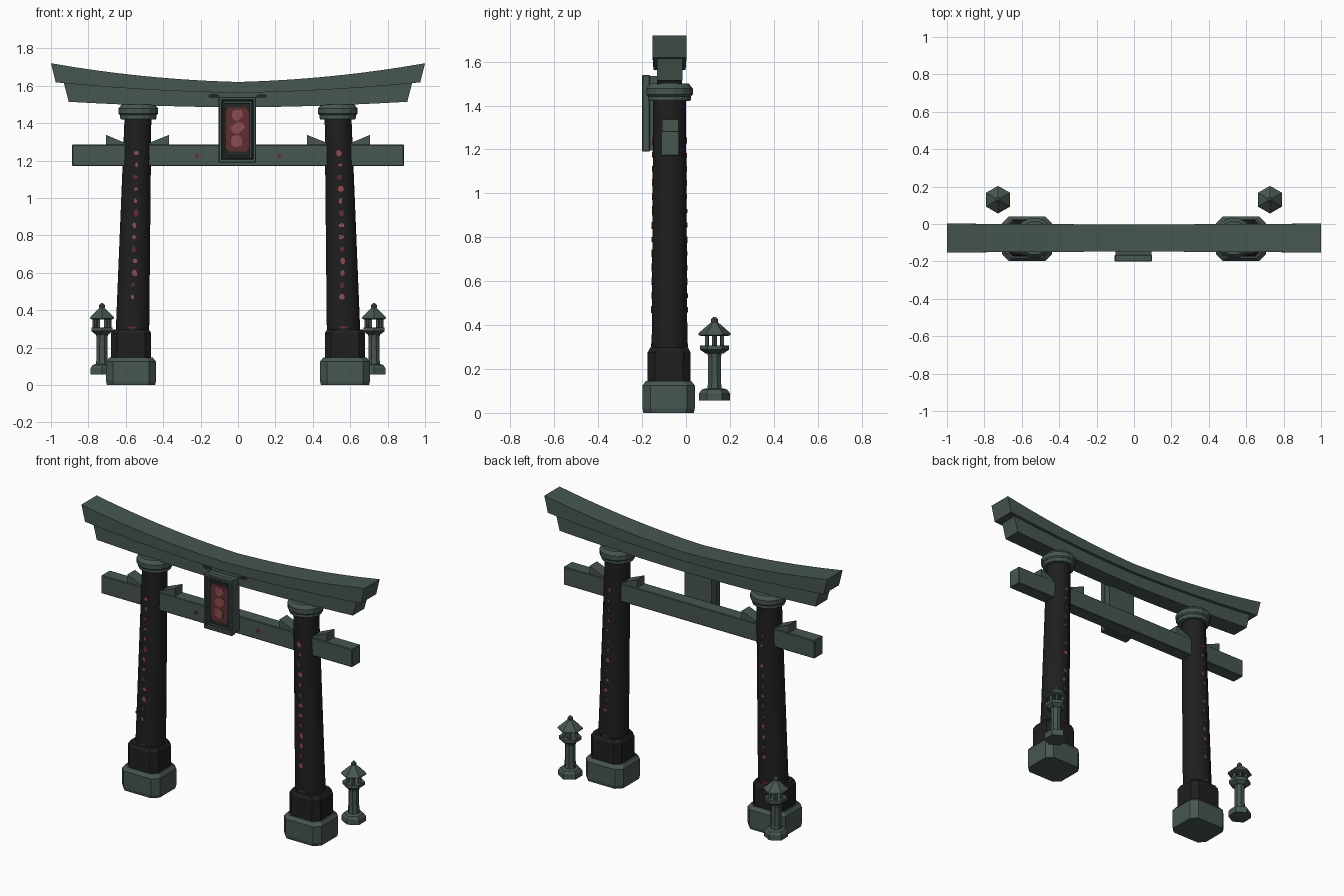
import bpy, bmesh, math, random
from mathutils import Vector, Matrix

if "Cube" in bpy.data.objects:
    bpy.data.objects.remove(bpy.data.objects["Cube"])

random.seed(4)
YC = -0.075  # depth of the gate's centre plane


def mat(name, rgb):
    m = bpy.data.materials.new(name)
    m.diffuse_color = (*rgb, 1)
    m.use_nodes = True
    m.node_tree.nodes["Principled BSDF"].inputs["Base Color"].default_value = m.diffuse_color
    return m


STONE = mat("grey_green_stone", (0.062, 0.092, 0.080))
BLACK = mat("black_wood", (0.014, 0.0135, 0.0135))
GRIME = mat("dark_grime", (0.018, 0.021, 0.020))
RED = mat("faded_red", (0.27, 0.070, 0.080))
DEEP = mat("deep_red", (0.115, 0.028, 0.034))


def finish(name, bm, m, bevel=0.0, smooth=False):
    bmesh.ops.recalc_face_normals(bm, faces=bm.faces[:])
    if bevel:
        bmesh.ops.bevel(bm, geom=[e for e in bm.edges if e.calc_face_angle(0) > 0.5],
                        offset=bevel, segments=1, affect='EDGES')
    me = bpy.data.meshes.new(name)
    bm.to_mesh(me)
    bm.free()
    ob = bpy.data.objects.new(name, me)
    bpy.context.collection.objects.link(ob)
    me.materials.append(m)
    if smooth:
        bpy.ops.object.select_all(action='DESELECT')
        ob.select_set(True)
        bpy.context.view_layer.objects.active = ob
        bpy.ops.object.shade_smooth_by_angle(angle=math.radians(35))
    return ob


def loft(name, rings, m, bevel=0.0, smooth=False):
    """Skin a list of equal-length point rings, capped at both ends."""
    bm = bmesh.new()
    vs = [[bm.verts.new(p) for p in r] for r in rings]
    n = len(rings[0])
    for a, b in zip(vs, vs[1:]):
        for i in range(n):
            bm.faces.new((a[i], a[(i + 1) % n], b[(i + 1) % n], b[i]))
    bm.faces.new(vs[0])
    bm.faces.new(vs[-1])
    return finish(name, bm, m, bevel, smooth)


def turned(name, x, y, prof, n, m, rot=0.0, smooth=False):
    """Stack of regular rings; prof = (radius, z)."""
    return loft(name, [[(x + r * math.cos(rot + math.tau * i / n),
                         y + r * math.sin(rot + math.tau * i / n), z) for i in range(n)]
                       for r, z in prof], m, 0, smooth)


def box(name, x0, x1, y0, y1, z0, z1, m, bevel=0.0):
    return loft(name, [[(x0, y0, z), (x1, y0, z), (x1, y1, z), (x0, y1, z)] for z in (z0, z1)], m, bevel)


def block(name, x, y, hx, hy, c, tiers, m):
    """Square block with cut corners; tiers = (inset, z)."""
    rings = []
    for d, z in tiers:
        a, b = hx - d, hy - d
        rings.append([(x + u, y + v, z) for u, v in (
            (a - c, -b), (a, -b + c), (a, b - c), (a - c, b),
            (-a + c, b), (-a, b - c), (-a, -b + c), (-a + c, -b))])
    return loft(name, rings, m)


def blob(name, x, y, z, rx, rz, m, t=0.006):
    """Thin irregular paint plate facing front and back."""
    pts = []
    for i in range(8):
        a, k = math.tau * i / 8, random.uniform(0.75, 1.15)
        pts.append((x + rx * k * math.cos(a), z + rz * k * math.sin(a)))
    return loft(name, [[(u, y + d, w) for u, w in pts] for d in (-t / 2, t / 2)], m)


# Curved top beam and the beam under it
def curved_beam(name, half_top, half_bot, hd, top, bot):
    rings = []
    for i in range(33):
        t = i / 16 - 1
        s = 0.25 * abs(t) + 0.75 * t * t
        zt, zb = top[0] + (top[1] - top[0]) * s, bot[0] + (bot[1] - bot[0]) * s
        d = hd - 0.005 * (1 - abs(t))
        rings.append([(half_top * t, YC - d, zt), (half_top * t, YC + d, zt),
                      (half_bot * t, YC + d, zb), (half_bot * t, YC - d, zb)])
    return loft(name, rings, STONE)


curved_beam("top_beam", 1.0, 0.975, 0.077, (1.62, 1.72), (1.562, 1.618))
curved_beam("under_beam", 0.935, 0.905, 0.058, (1.572, 1.628), (1.484, 1.514))

# Straight tie beam
box("tie_beam", -0.887, 0.887, -0.115, -0.03, 1.17, 1.285, STONE, 0.004)

BOT, TOP = (0.564, 0.295), (0.535, 1.43)
for s, side in ((-1, "left"), (1, "right")):
    # Foundation stone and black sleeve
    block(side + "_base_stone", s * 0.572, -0.079, 0.133, 0.119, 0.036,
          [(0.004, 0), (0, 0.02), (0, 0.125), (0.016, 0.146)], STONE)
    block(side + "_sleeve", s * 0.572, -0.077, 0.108, 0.098, 0.034,
          [(0, 0.14), (0, 0.275), (0.012, 0.297)], BLACK)

    # Leaning tapered column
    rings = []
    for k in range(5):
        t = k / 4
        cx, z = s * (BOT[0] + (TOP[0] - BOT[0]) * t), BOT[1] + (TOP[1] - BOT[1]) * t
        rx, ry = 0.091 - 0.018 * t, 0.083 - 0.007 * t
        rings.append([(cx + rx * math.cos(math.tau * (i + .5) / 16),
                       YC + ry * math.sin(math.tau * (i + .5) / 16), z) for i in range(16)])
    loft(side + "_column", rings, BLACK, 0, True)

    # Capital
    turned(side + "_capital_lower", s * 0.533, YC, [(0.095, 1.42), (0.099, 1.427), (0.099, 1.46)], 16, STONE, 0.196)
    turned(side + "_capital_upper", s * 0.533, YC,
           [(0.1, 1.442), (0.108, 1.45), (0.108, 1.478), (0.09, 1.5)], 16, STONE, 0.196)

    # Wedges on the tie beam, rising away from the column
    for d, tag in ((-1, "inner"), (1, "outer")):
        x0, x1 = s * (0.54 + d * 0.05), s * (0.537 + d * 0.168)
        loft(side + "_" + tag + "_wedge", [[(x, y, 1.28), (x, y2, 1.28), (x, y2, z), (x, y, z)]
             for x, z, y, y2 in ((x0, 1.288, -0.11, -0.034), (x1, 1.337, -0.11, -0.034))], STONE)

    # Flaked red paint running down the front and back of the column
    for f, face in ((-1, "front"), (1, "back")):
        for k in range(13):
            z = 0.47 + 0.77 * k / 12
            t = (z - BOT[1]) / (TOP[1] - BOT[1])
            x = s * (BOT[0] + (TOP[0] - BOT[0]) * t) + random.uniform(-0.006, 0.006)
            y = YC + f * (0.083 - 0.007 * t) * 0.985
            q = 1 if f < 0 else 0.75
            blob(f"{side}_{face}_paint_{k}", x, y, z, q * random.uniform(0.009, 0.017),
                 q * random.uniform(0.009, 0.02), DEEP if k % 3 == 1 else RED)
        blob(f"{side}_{face}_paint_low", s * 0.564 + 0.0, YC + f * 0.082, 0.308, 0.025, 0.007, DEEP)
    blob(side + "_tie_paint", s * 0.22, -0.115, 1.223, 0.011, 0.012, DEEP)

    # Dark grime patches
    blob(side + "_beam_grime", s * 0.145 - 0.02 * s, -0.1285, 1.545, 0.032, 0.014, GRIME)
    blob(side + "_tie_grime", s * 0.49, -0.115, 1.215, 0.018, 0.03, GRIME)

    # Stone lantern behind the column
    lx, ly = s * 0.727, 0.13
    turned(side + "_lantern_foot", lx, ly, [(0.07, 0.057), (0.07, 0.09), (0.058, 0.106), (0.04, 0.112)],
           6, STONE, math.pi / 6)
    turned(side + "_lantern_post", lx, ly, [(0.037, 0.1), (0.033, 0.13), (0.031, 0.25), (0.037, 0.28)], 8, STONE, 0.39)
    turned(side + "_lantern_shelf", lx, ly, [(0.04, 0.27), (0.066, 0.288), (0.066, 0.308)], 6, STONE, math.pi / 6)
    for k in range(6):
        a = math.tau * k / 6
        turned(f"{side}_lantern_bar_{k}", lx + 0.04 * math.cos(a), ly + 0.04 * math.sin(a),
               [(0.011, 0.3), (0.011, 0.365)], 4, STONE, a)
    turned(side + "_lantern_roof", lx, ly, [(0.06, 0.35), (0.074, 0.355), (0.072, 0.364), (0.04, 0.392), (0.012, 0.416)],
           6, STONE, math.pi / 6)
    turned(side + "_lantern_finial", lx, ly, [(0.008, 0.405), (0.015, 0.415), (0.015, 0.427), (0.006, 0.437)], 8, STONE)

# Hanging plaque: board, stepped frame, red field with worn paint
PX = -0.003
box("plaque_board", PX - 0.096, PX + 0.096, -0.175, -0.118, 1.195, 1.535, STONE)
for grow, w, y, m, tag in ((0, 0.018, -0.2, STONE, "outer"), (0.022, 0.013, -0.19, STONE, "inner")):
    hx, z0, z1 = 0.1 - grow, 1.19 + grow, 1.54 - grow
    for s in (-1, 1):
        xs = sorted((PX + s * hx, PX + s * (hx - w)))
        box(f"plaque_{tag}_stile_{s}", *xs, y, -0.165, z0, z1, m, 0.003)
        zs = (z1 - w, z1) if s > 0 else (z0, z0 + w)
        box(f"plaque_{tag}_rail_{s}", PX - hx, PX + hx, y, -0.165, *zs, m, 0.003)
box("plaque_groove", PX - 0.084, PX + 0.084, -0.178, -0.172, 1.205, 1.525, GRIME)
hx, c = 0.063, 0.02
loft("plaque_field", [[(PX + u, y, 1.365 + v) for u, v in (
    (hx - c, -.118), (hx, -.118 + c), (hx, .118 - c), (hx - c, .118),
    (c - hx, .118), (-hx, .118 - c), (-hx, c - .118), (c - hx, -.118))] for y in (-0.182, -0.176)], DEEP)
for k, (dx, z, rx, rz) in enumerate(((-0.004, 1.445, 0.033, 0.032), (0.002, 1.375, 0.036, 0.03),
                                     (-0.004, 1.305, 0.038, 0.034))):
    blob(f"plaque_worn_paint_{k}", PX + dx, -0.1815, z, rx, rz, RED)
